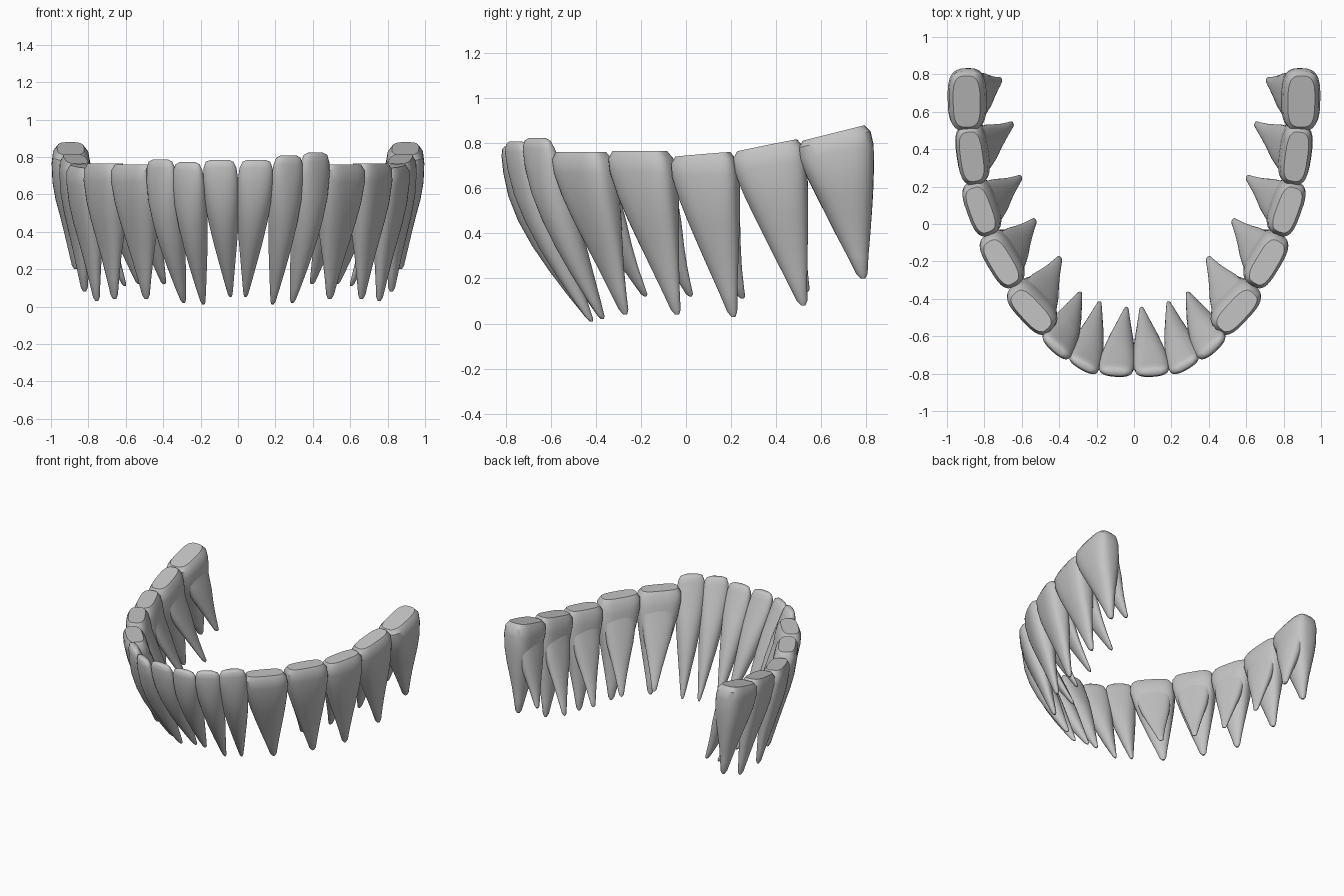
import bpy, bmesh
from math import sin, cos, pi, radians
from mathutils import Vector

cube = bpy.data.objects.get("Cube")
if cube:
    bpy.data.objects.remove(cube, do_unlink=True)

grey = bpy.data.materials.new("enamel_grey")
grey.use_nodes = True
colour = (0.55, 0.55, 0.55, 1)
grey.diffuse_color = colour
grey.node_tree.nodes["Principled BSDF"].inputs["Base Color"].default_value = colour

SIDES = 32

# Profiles: (fraction from crown to tip, length scale, thickness scale, squareness)
FRONT = [(0, .5, .2, 2.4), (.015, .78, .34, 2.4), (.06, .93, .48, 2.4), (.16, 1, .68, 2.3),
         (.3, .97, .92, 2.2), (.45, .85, 1, 2), (.6, .67, .9, 2), (.75, .46, .68, 2),
         (.9, .25, .4, 2), (.98, .13, .22, 2), (1, .05, .1, 2)]
CROWN = [(0, .83, .72, 3.2), (.045, .97, .95, 3.2), (.13, 1, 1.04, 3), (.28, .9, 1.04, 2.8),
         (.42, .77, .92, 2.5), (.56, .62, .72, 2.3), (.7, .46, .54, 2), (.85, .28, .36, 2),
         (.97, .15, .22, 2), (1, .06, .1, 2)]
INNER = [(0, .8, .5, 2.4), (.2, .74, .6, 2.4), (.4, .62, .58, 2.2), (.58, .45, .46, 2),
         (.75, .29, .34, 2), (.9, .17, .22, 2), (.98, .11, .14, 2), (1, .04, .06, 2)]


def signed_power(v, p):
    return abs(v) ** p * (1 if v >= 0 else -1)


def loft(bm, top, tip, angle, length, thick, profile, bend, slope=0):
    """Skin level sections along a bent line from top to tip."""
    along = Vector((cos(angle), sin(angle), 0))
    across = Vector((-sin(angle), cos(angle), 0))
    rings = []
    for t, wide, deep, square in profile:
        centre = top.lerp(tip, t ** bend)
        centre.z = top.z + (tip.z - top.z) * t
        ring = []
        for i in range(SIDES):
            a = 2 * pi * i / SIDES
            u = signed_power(cos(a), 2 / square) * length * wide / 2
            v = signed_power(sin(a), 2 / square) * thick * deep / 2
            point = centre + along * u + across * v
            point.z += slope * u * max(0, 1 - 2 * t)
            ring.append(bm.verts.new(point))
        rings.append(ring)
    for upper, lower in zip(rings, rings[1:]):
        for i in range(SIDES):
            j = (i + 1) % SIDES
            bm.faces.new((upper[i], lower[i], lower[j], upper[j]))
    bm.faces.new(rings[0])
    bm.faces.new(rings[-1][::-1])


# name, crown top, turn in degrees, length, thickness, top slope, root tip, inner root tip
TEETH = [
    ("central_incisor", (.098, -.79, .785), 4, .19, .15, 0, (.04, -.45, .05), None),
    ("lateral_incisor", (.27, -.755, .79), 30, .185, .15, 0, (.185, -.42, .01), None),
    ("canine", (.415, -.66, .805), 42, .2, .16, 0, (.29, -.37, .02), None),
    ("first_premolar", (.55, -.465, .76), 47, .31, .16, 0, (.49, -.27, .04), (.395, -.18, .12)),
    ("second_premolar", (.71, -.205, .765), 59, .31, .16, 0, (.66, -.04, .04), (.53, .02, .12)),
    ("first_molar", (.82, .075, .75), 70, .3, .16, .08, (.755, .21, .03), (.605, .25, .11)),
    ("second_molar", (.868, .36, .79), 82, .32, .165, .2, (.82, .52, .08), (.65, .535, .14)),
    ("third_molar", (.895, .655, .845), 89, .33, .2, .25, (.865, .785, .2), (.715, .77, .27)),
]


def build_tooth(side, name, top, turn, length, thick, slope, tip, inner):
    bm = bmesh.new()
    top, tip, angle = Vector(top), Vector(tip), radians(turn)
    if inner:
        loft(bm, top, tip, angle, length, thick, CROWN, 1.15, slope)
        # second root grows out of the inward face of the crown
        inward = Vector((-sin(angle), cos(angle), 0))
        start = top.lerp(tip, .14) + inward * thick * .2
        loft(bm, start, Vector(inner), angle, length, thick, INNER, 1.25)
    else:
        if name != "central_incisor":
            top.z += side * .018
        loft(bm, top, tip, angle, length, thick, FRONT, 1.3)
    # mirror to the right half
    for v in bm.verts:
        v.co.x *= side
    bmesh.ops.recalc_face_normals(bm, faces=bm.faces)
    label = ("left_" if side > 0 else "right_") + name
    mesh = bpy.data.meshes.new(label)
    bm.to_mesh(mesh)
    bm.free()
    mesh.materials.append(grey)
    obj = bpy.data.objects.new(label, mesh)
    bpy.context.collection.objects.link(obj)
    bpy.ops.object.select_all(action="DESELECT")
    obj.select_set(True)
    bpy.context.view_layer.objects.active = obj
    bpy.ops.object.shade_smooth_by_angle(angle=radians(34 if inner else 60))


for side in (1, -1):
    for tooth in TEETH:
        build_tooth(side, *tooth)
